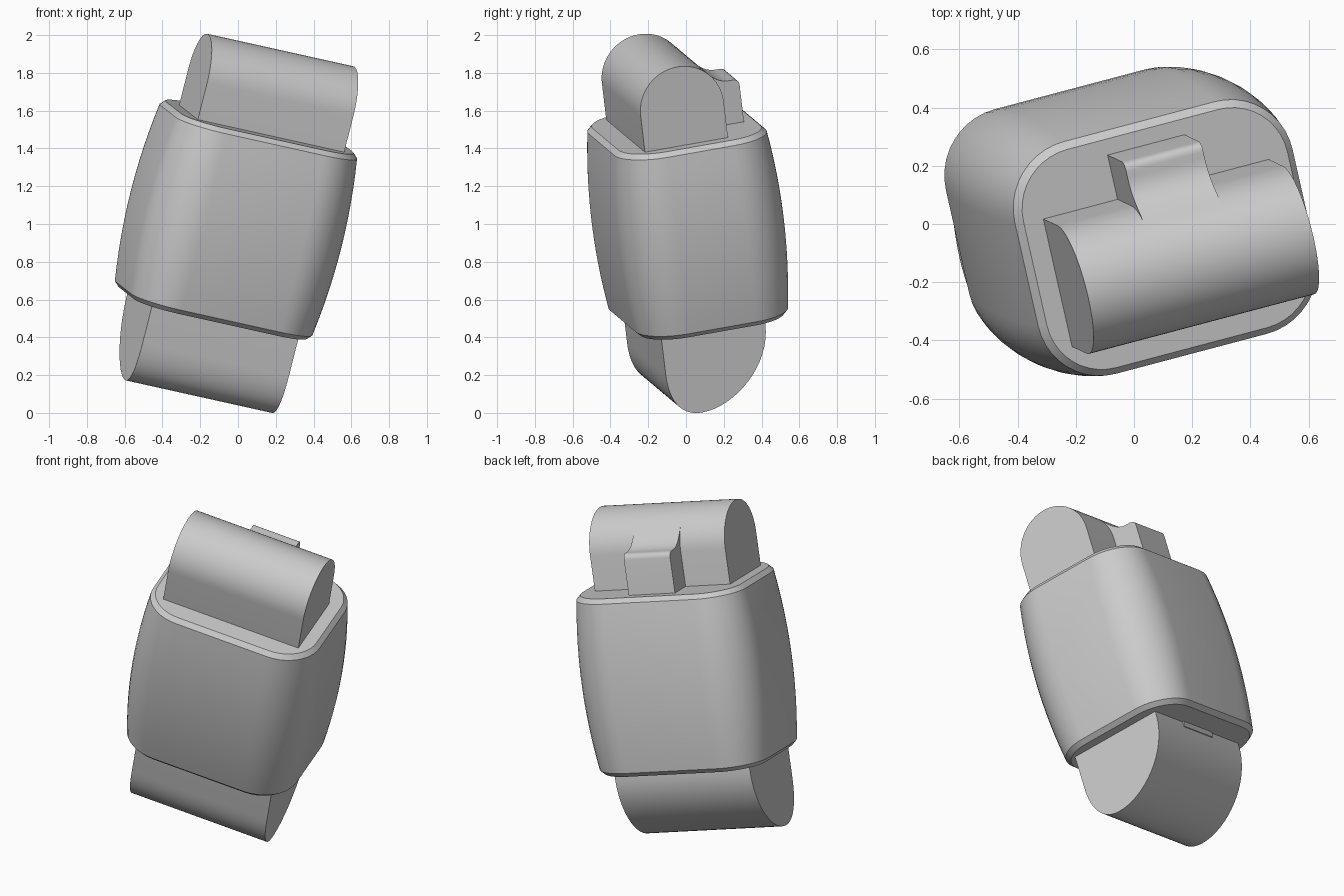
import bpy, bmesh, math
from mathutils import Matrix, Vector

cube = bpy.data.objects.get("Cube")
if cube:
    bpy.data.objects.remove(cube, do_unlink=True)

# Single matte grey
grey = bpy.data.materials.new("light grey")
grey.use_nodes = True
COLOUR = (0.6, 0.6, 0.6, 1)
grey.diffuse_color = COLOUR
grey.node_tree.nodes["Principled BSDF"].inputs["Base Color"].default_value = COLOUR

# Tilted frame: origin at the centre of the body's top face
ax = Vector((0.945, 0.25, -0.21)).normalized()
az = Vector((0.241, -0.116, 0.964))
az = (az - ax * az.dot(ax)).normalized()
ay = az.cross(ax)
frame = Matrix((ax, ay, az)).transposed().to_4x4()
frame.translation = (0.114, -0.05, 1.514)

HEIGHT = 1.02


def finish(name, bm):
    bmesh.ops.recalc_face_normals(bm, faces=bm.faces)
    mesh = bpy.data.meshes.new(name)
    bm.to_mesh(mesh)
    bm.free()
    mesh.materials.append(grey)
    obj = bpy.data.objects.new(name, mesh)
    bpy.context.collection.objects.link(obj)
    obj.matrix_world = frame
    bpy.ops.object.select_all(action="DESELECT")
    obj.select_set(True)
    bpy.context.view_layer.objects.active = obj
    bpy.ops.object.shade_smooth_by_angle(angle=math.radians(30))
    return obj


def loft(name, rings):
    bm = bmesh.new()
    loops = [[bm.verts.new(p) for p in ring] for ring in rings]
    n = len(loops[0])
    for lower, upper in zip(loops, loops[1:]):
        for i in range(n):
            j = (i + 1) % n
            bm.faces.new((lower[i], lower[j], upper[j], upper[i]))
    bm.faces.new(loops[0][::-1])
    bm.faces.new(loops[-1])
    return finish(name, bm)


def extrude(name, profile, half):
    """Extrude a (y, z) profile along x."""
    return loft(name, [[(x, y, z) for y, z in profile] for x in (-half, half)])


def rounded_ring(grow, z, segments=10):
    hx, hy, r = 0.505 + grow, 0.415 + grow, 0.23 + grow
    ring = []
    for k, (sx, sy) in enumerate(((1, 1), (-1, 1), (-1, -1), (1, -1))):
        for s in range(segments + 1):
            a = math.pi / 2 * (k + s / segments)
            ring.append((sx * (hx - r) + r * math.cos(a),
                         sy * (hy - r) + r * math.sin(a), z))
    return ring


def bezier(p0, p1, p2, p3, n=16):
    pts = []
    for i in range(n + 1):
        t = i / n
        w = ((1 - t) ** 3, 3 * t * (1 - t) ** 2, 3 * t * t * (1 - t), t ** 3)
        pts.append(tuple(sum(wi * p[k] for wi, p in zip(w, (p0, p1, p2, p3)))
                         for k in range(2)))
    return pts


# Body: bulging rounded box with chamfered rims
RIM = 0.025
rings = [rounded_ring(-RIM, -HEIGHT)]
STEPS = 12
for i in range(STEPS + 1):
    u = 2 * i / STEPS - 1
    rings.append(rounded_ring(0.035 * (1 - u * u),
                              -HEIGHT / 2 + u * (HEIGHT / 2 - RIM)))
rings.append(rounded_ring(-RIM, 0))
loft("body", rings)

# Top lug: arch with straight cheeks
R, MID, SPRING, SINK = 0.2285, -0.052, 0.2, -0.02
arch = [(MID + R * math.cos(math.pi * i / 32), SPRING + R * math.sin(math.pi * i / 32))
        for i in range(33)]
extrude("top_lug", [(MID + R, SINK)] + arch + [(MID - R, SINK)], 0.41)

# Latch behind the top lug, flowing out of the arch in a concave sweep
sweep = bezier((0.178, 0.343), (0.235, 0.272), (0.27, 0.235), (0.335, 0.235), 10)
nose = bezier((0.355, 0.235), (0.375, 0.235), (0.387, 0.223), (0.387, 0.2), 6)
latch = [(0, SINK), (0, 0.343)] + sweep + nose + [(0.387, SINK)]
extrude("top_latch", [(y + MID, z) for y, z in latch], 0.14)

# Bottom lug: lopsided arch, fullest toward the front
front_curve = bezier((-0.312, -0.2), (-0.312, -0.35), (-0.25, -0.436), (-0.14, -0.436))
back_curve = bezier((-0.14, -0.436), (0.04, -0.436), (0.258, -0.25), (0.258, -0.02))
outline = [(-0.312, 0.02)] + front_curve + back_curve[1:] + [(0.258, 0.02)]
extrude("bottom_lug", [(y, z - HEIGHT) for y, z in outline], 0.41)

# Small lip behind the bottom lug
lip = [(0.2, 0.02), (0.2, -0.04), (0.262, -0.03), (0.27, 0.02)]
extrude("bottom_lip", [(y, z - HEIGHT) for y, z in lip], 0.14)
